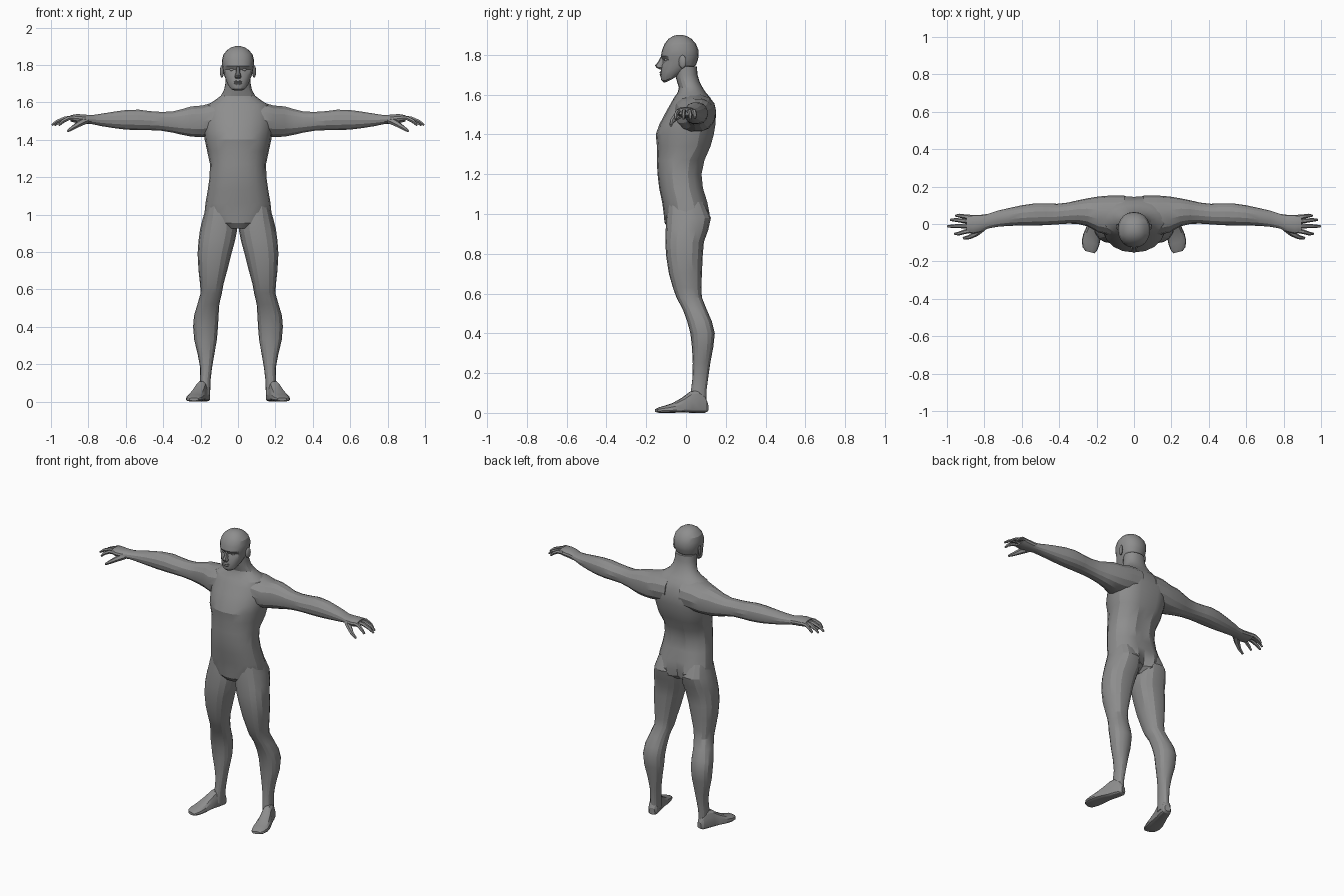
import bpy, bmesh, math
from mathutils import Vector, Matrix

skin = bpy.data.materials.new("grey clay")
skin.diffuse_color = (0.27, 0.27, 0.27, 1)


def finish(name, bm, mirror=False, angle=22):
    bmesh.ops.recalc_face_normals(bm, faces=bm.faces)
    me = bpy.data.meshes.new(name)
    bm.to_mesh(me)
    bm.free()
    me.materials.append(skin)
    ob = bpy.data.objects.new(name, me)
    bpy.context.collection.objects.link(ob)
    bpy.ops.object.select_all(action='DESELECT')
    ob.select_set(True)
    bpy.context.view_layer.objects.active = ob
    bpy.ops.object.shade_smooth_by_angle(angle=math.radians(angle))
    if mirror:
        ob.modifiers.new("mirror", 'MIRROR').use_mirror_merge = False
    return ob


def skin_rings(bm, loops):
    rows = [[bm.verts.new(p) for p in loop] for loop in loops]
    n = len(rows[0])
    for a, b in zip(rows, rows[1:]):
        for i in range(n):
            j = (i + 1) % n
            bm.faces.new((a[i], a[j], b[j], b[i]))
    bm.faces.new(rows[0])
    bm.faces.new(rows[-1])


def loft(name, axis, rings, n=16, power=0.9, warp=None, mirror=False, mid=0.5):
    """Rings are (position along axis, u min, u max, v min, v max[, v of widest])."""
    loops = []
    for r in rings:
        t, u0, u1, v0, v1 = r[:5]
        vm = r[5] if len(r) > 5 else v0 + (v1 - v0) * mid
        loop = []
        for i in range(n):
            a = 2 * math.pi * i / n
            c, s = math.cos(a), math.sin(a)
            c = math.copysign(abs(c) ** power, c)
            s = math.copysign(abs(s) ** power, s)
            u = (u0 + u1) / 2 + c * (u1 - u0) / 2
            v = vm + s * ((v1 - vm) if s > 0 else (vm - v0))
            p = {'x': (t, u, v), 'y': (u, t, v), 'z': (u, v, t)}[axis]
            p = Vector(p)
            loop.append(warp(p) if warp else p)
        loops.append(loop)
    bm = bmesh.new()
    skin_rings(bm, loops)
    return finish(name, bm, mirror)


def tube(bm, path, n=6):
    """Tapered tube along points (x, y, z, radius), for fingers."""
    pts = [Vector(p[:3]) for p in path]
    loops = []
    for i, p in enumerate(pts):
        d = pts[min(i + 1, len(pts) - 1)] - pts[max(i - 1, 0)]
        side = d.cross(Vector((0, 0, 1))).normalized()
        up = side.cross(d).normalized()
        loops.append([p + (side * math.cos(k * math.tau / n) +
                           up * math.sin(k * math.tau / n)) * path[i][3] for k in range(n)])
    skin_rings(bm, loops)


# Torso with neck, grooved along the spine and between the buttocks
def spine(p):
    if abs(p.x) < 0.01 and p.y > 0.02 and p.z < 1.55:
        p.y -= 0.03 if p.z < 1.02 else 0.01
    return p


torso = [(0.925, 0.07, -0.085, 0.07), (0.955, 0.14, -0.108, 0.115), (1.0, 0.18, -0.112, 0.124),
         (1.06, 0.174, -0.12, 0.112), (1.13, 0.162, -0.135, 0.09), (1.2, 0.152, -0.143, 0.083),
         (1.27, 0.15, -0.147, 0.098), (1.34, 0.165, -0.146, 0.128), (1.4, 0.178, -0.152, 0.145),
         (1.45, 0.185, -0.134, 0.153), (1.5, 0.19, -0.108, 0.155), (1.55, 0.185, -0.08, 0.142),
         (1.585, 0.165, -0.06, 0.122), (1.61, 0.125, -0.042, 0.1), (1.635, 0.092, -0.036, 0.084),
         (1.665, 0.075, -0.045, 0.068), (1.7, 0.068, -0.055, 0.058), (1.74, 0.066, -0.06, 0.055)]
loft("torso_and_neck", 'z',
     [(z, -w, w, f, b, f + (b - f) * (0.6 if 1.3 < z < 1.58 else 0.5)) for z, w, f, b in torso],
     n=20, warp=spine)

# Arms, from inside the chest out to the palm
loft("arm", 'x', [
    (0.05, -0.05, 0.152, 1.42, 1.605), (0.13, -0.06, 0.152, 1.415, 1.602),
    (0.19, -0.045, 0.147, 1.412, 1.585), (0.25, -0.012, 0.137, 1.415, 1.58),
    (0.3, 0.0, 0.127, 1.425, 1.565), (0.35, 0.002, 0.115, 1.437, 1.552),
    (0.41, -0.002, 0.108, 1.447, 1.55), (0.47, -0.006, 0.11, 1.45, 1.554),
    (0.53, -0.008, 0.11, 1.45, 1.562), (0.6, -0.008, 0.1, 1.453, 1.56),
    (0.67, -0.01, 0.085, 1.462, 1.55), (0.73, -0.015, 0.071, 1.472, 1.54),
    (0.78, -0.024, 0.054, 1.483, 1.532), (0.82, -0.044, 0.049, 1.485, 1.535),
    (0.86, -0.052, 0.049, 1.488, 1.538), (0.895, -0.045, 0.045, 1.497, 1.532)],
    n=14, mirror=True)

# Fingers, curling down, and the thumb
fingers = bmesh.new()
for y0, y1, reach, drop in ((-0.035, -0.052, 0.962, 1.468), (-0.01, -0.012, 1.0, 1.47),
                            (0.014, 0.022, 0.985, 1.468), (0.036, 0.045, 0.957, 1.472)):
    span = reach - 0.87
    tube(fingers, [(0.87, y0, 1.516, 0.013), (0.87 + span * 0.4, y0 * 0.6 + y1 * 0.4, 1.515, 0.012),
                   (0.87 + span * 0.75, y1, 1.498, 0.010), (reach - 0.004, y1, drop + 0.008, 0.006)])
tube(fingers, [(0.81, -0.02, 1.505, 0.02), (0.845, -0.05, 1.488, 0.017),
               (0.88, -0.07, 1.466, 0.012), (0.912, -0.076, 1.445, 0.007)])
finish("fingers", fingers, mirror=True)

# Legs
loft("leg", 'z', [
    (1.06, 0.03, 0.165, -0.09, 0.09), (0.98, 0.006, 0.188, -0.1, 0.125),
    (0.92, 0.004, 0.203, -0.102, 0.112), (0.86, 0.016, 0.211, -0.104, 0.09),
    (0.79, 0.035, 0.216, -0.1, 0.084), (0.7, 0.058, 0.211, -0.086, 0.08),
    (0.63, 0.077, 0.203, -0.066, 0.077), (0.58, 0.086, 0.2, -0.048, 0.08),
    (0.52, 0.1, 0.217, -0.016, 0.104), (0.46, 0.104, 0.235, 0.006, 0.13),
    (0.4, 0.107, 0.24, 0.022, 0.145), (0.33, 0.113, 0.234, 0.03, 0.137),
    (0.25, 0.127, 0.215, 0.034, 0.122), (0.18, 0.139, 0.202, 0.033, 0.112),
    (0.12, 0.146, 0.203, 0.026, 0.104), (0.07, 0.148, 0.204, 0.02, 0.102),
    (0.03, 0.15, 0.2, 0.02, 0.1)], n=16, mirror=True)

# Feet, turned outwards
turn = Matrix.Translation((0.172, 0.108, 0)) @ Matrix.Rotation(math.radians(15), 4, 'Z')
loft("foot", 'y', [
    (0.0, -0.018, 0.018, 0.008, 0.05, 0.02), (-0.015, -0.028, 0.028, 0, 0.085, 0.02),
    (-0.05, -0.032, 0.034, 0, 0.115, 0.02), (-0.09, -0.032, 0.038, 0, 0.108, 0.018),
    (-0.13, -0.035, 0.046, 0.003, 0.078, 0.016), (-0.18, -0.042, 0.054, 0, 0.05, 0.014),
    (-0.215, -0.044, 0.053, 0, 0.038, 0.012), (-0.25, -0.04, 0.04, 0, 0.028, 0.012),
    (-0.266, -0.03, 0.02, 0.004, 0.02, 0.012)],
    n=14, power=0.75, warp=lambda p: turn @ p, mirror=True)


# Head, with a raised jaw line at the back and sunken eye sockets
def face(p):
    if p.z < 1.75:
        p.z += (1.75 - p.z) * 0.6 * min(1, max(0, (p.y + 0.1) / 0.1))
    if 1.765 < p.z < 1.785 and p.y < -0.06 and 0.015 < abs(p.x) < 0.06:
        p.y += 0.012
    return p


head = [(1.662, 0.028, -0.112, -0.02), (1.672, 0.046, -0.124, 0.0), (1.69, 0.058, -0.128, 0.02),
        (1.715, 0.067, -0.126, 0.035), (1.745, 0.075, -0.123, 0.05), (1.775, 0.081, -0.12, 0.06),
        (1.795, 0.084, -0.126, 0.064), (1.825, 0.086, -0.12, 0.062), (1.855, 0.078, -0.108, 0.05),
        (1.88, 0.058, -0.088, 0.028), (1.894, 0.036, -0.066, 0.004), (1.9, 0.015, -0.045, -0.018)]
loft("head", 'z', [(z, -w, w, f, b) for z, w, f, b in head], n=20, warp=face)

# Nose and lips
loft("nose", 'z', [(1.727, -0.012, 0.012, -0.132, -0.11), (1.735, -0.018, 0.018, -0.148, -0.105),
                   (1.747, -0.015, 0.015, -0.156, -0.105), (1.765, -0.01, 0.01, -0.14, -0.105),
                   (1.79, -0.009, 0.009, -0.127, -0.105)], n=8)
loft("lips", 'z', [(1.692, -0.014, 0.014, -0.129, -0.11), (1.7, -0.024, 0.024, -0.134, -0.1),
                   (1.706, -0.026, 0.026, -0.129, -0.1), (1.711, -0.022, 0.022, -0.134, -0.1),
                   (1.718, -0.01, 0.01, -0.128, -0.1)], n=10)


# Ears and eyes as squashed balls
def ball(name, centre, size, tilt=0):
    bm = bmesh.new()
    m = Matrix.Translation(centre) @ Matrix.Rotation(tilt, 4, 'Z') @ Matrix.Diagonal((*size, 1))
    bmesh.ops.create_uvsphere(bm, u_segments=10, v_segments=6, radius=1, matrix=m)
    finish(name, bm, mirror=True, angle=40)


ball("ear", (0.086, -0.018, 1.765), (0.009, 0.02, 0.034), -0.35)
ball("eye", (0.032, -0.098, 1.775), (0.014, 0.011, 0.009))
